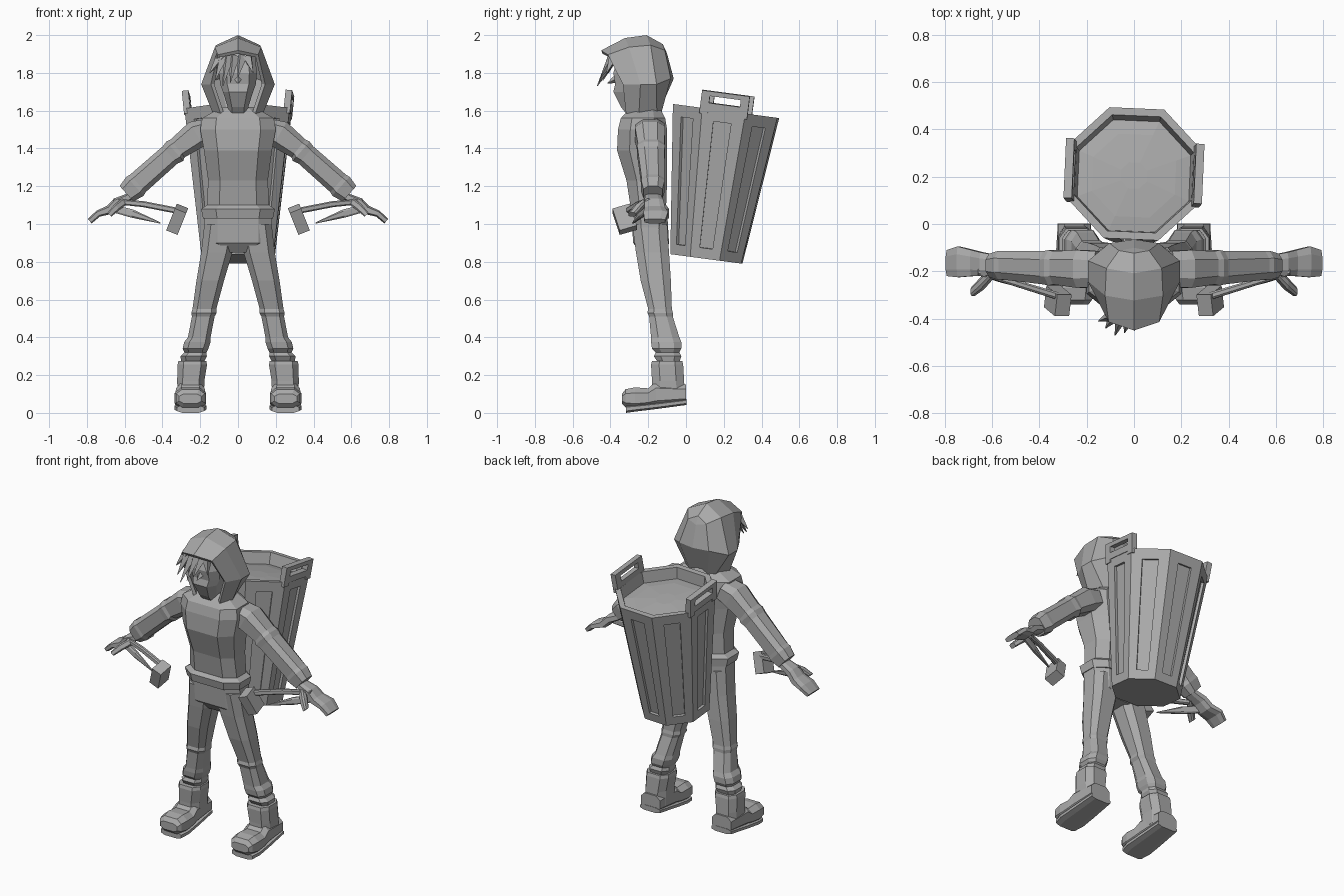
import bpy, bmesh, math
from mathutils import Vector, Matrix

cube = bpy.data.objects.get("Cube")
if cube:
    bpy.data.objects.remove(cube, do_unlink=True)

grey = bpy.data.materials.new("plain_grey")
grey.use_nodes = True
grey.diffuse_color = (0.4, 0.4, 0.4, 1)
grey.node_tree.nodes["Principled BSDF"].inputs["Base Color"].default_value = (0.4, 0.4, 0.4, 1)

X, Y, Z = Vector((1, 0, 0)), Vector((0, 1, 0)), Vector((0, 0, 1))
OCT = [(1, .5), (.6, 1), (-.6, 1), (-1, .5), (-1, -.5), (-.6, -1), (.6, -1), (1, -.5)]


def finish(name, bm, matrix=None):
    """Turn a bmesh into a flat shaded grey object."""
    bmesh.ops.recalc_face_normals(bm, faces=bm.faces)
    mesh = bpy.data.meshes.new(name)
    bm.to_mesh(mesh)
    bm.free()
    mesh.materials.append(grey)
    ob = bpy.data.objects.new(name, mesh)
    bpy.context.collection.objects.link(ob)
    if matrix:
        ob.matrix_world = matrix
    return ob


def skin(bm, rings, closed=True, caps=True):
    """Bridge rings of points; returns the faces band by band."""
    loops = [[bm.verts.new(p) for p in ring] for ring in rings]
    n = len(loops[0])
    bands = []
    for a, b in zip(loops, loops[1:]):
        bands.append([bm.faces.new((a[i], a[(i + 1) % n], b[(i + 1) % n], b[i]))
                      for i in range(n if closed else n - 1)])
    if caps:
        bm.faces.new(loops[0])
        bm.faces.new(loops[-1])
    return bands


def ring(centre, u, v):
    return [Vector(centre) + u * a + v * b for a, b in OCT]


def stack(name, levels):
    """Upright form from levels of (z, x centre, half width, front y, back y)."""
    bm = bmesh.new()
    skin(bm, [ring((cx, (f + b) / 2, z), X * hw, Y * (b - f) / 2) for z, cx, hw, f, b in levels])
    return finish(name, bm)


def limb(name, stations):
    """Tube along a path in the xz plane: (x, y, z, half height, half depth)."""
    pts = [Vector(s[:3]) for s in stations]
    rings = []
    for i, s in enumerate(stations):
        d = pts[min(i + 1, len(pts) - 1)] - pts[max(i - 1, 0)]
        side = d.cross(Y).normalized()
        rings.append(ring(pts[i], side * s[3], Y * s[4]))
    bm = bmesh.new()
    skin(bm, rings)
    return finish(name, bm)


def spike(name, base, tip, radius):
    bm = bmesh.new()
    base, tip = Vector(base), Vector(tip)
    rot = (tip - base).to_track_quat('Z', 'Y').to_matrix().to_4x4()
    bmesh.ops.create_cone(bm, cap_ends=True, segments=4, radius1=radius, radius2=.002,
                          depth=(tip - base).length,
                          matrix=Matrix.Translation((base + tip) / 2) @ rot)
    return finish(name, bm)


def box(bm, centre, size):
    bmesh.ops.create_cube(bm, size=1, matrix=Matrix.Translation(centre) @ Matrix.Diagonal((*size, 1)))


# jacket, trousers seat and head
stack("jacket", [(1.03, 0, .185, -.305, -.09), (1.08, 0, .195, -.315, -.09),
                 (1.10, 0, .165, -.295, -.105), (1.23, 0, .158, -.315, -.1),
                 (1.39, 0, .18, -.365, -.1), (1.5, 0, .2, -.36, -.1),
                 (1.56, 0, .19, -.345, -.11), (1.62, 0, .085, -.29, -.14)])
stack("trouser_seat", [(.85, 0, .09, -.24, -.1), (.9, 0, .18, -.28, -.09), (1.07, 0, .18, -.29, -.1)])
stack("head", [(1.55, 0, .05, -.29, -.16), (1.62, 0, .055, -.345, -.16), (1.70, 0, .08, -.385, -.16),
               (1.74, 0, .095, -.375, -.16), (1.8, 0, .1, -.385, -.16), (1.9, 0, .09, -.35, -.16)])
spike("nose", (0, -.375, 1.765), (0, -.415, 1.745), .02)

# hood: ribs running from the brim to the back seam, mirrored
bm = bmesh.new()
skin(bm, [
    [(0, -.445, 1.91), (.1, -.41, 1.89), (.135, -.33, 1.74), (.075, -.31, 1.56)],
    [(0, -.32, 1.975), (.115, -.3, 1.93), (.185, -.24, 1.74), (.1, -.25, 1.53)],
    [(0, -.21, 1.99), (.11, -.19, 1.94), (.185, -.16, 1.74), (.09, -.16, 1.59)],
    [(0, -.13, 1.945), (.06, -.12, 1.915), (.1, -.09, 1.77), (.06, -.14, 1.59)],
    [(0, -.125, 1.94), (0, -.11, 1.9), (0, -.075, 1.77), (0, -.155, 1.59)]], closed=False, caps=False)
bmesh.ops.remove_doubles(bm, verts=bm.verts, dist=.008)
hood = finish("hood", bm)
hood.modifiers.new("mirror", 'MIRROR')
thick = hood.modifiers.new("cloth", 'SOLIDIFY')
thick.thickness, thick.offset = .02, 0

# fringe of pointed locks
for i, (x0, x1, y1, z1) in enumerate([(-.09, -.15, -.41, 1.8), (-.08, -.12, -.44, 1.76),
                                      (-.05, -.08, -.47, 1.73), (-.02, -.04, -.46, 1.75),
                                      (.02, .0, -.45, 1.78), (.05, .08, -.42, 1.8)]):
    spike(f"hair_lock_{i + 1}", (x0, -.385, 1.885), (x1, y1, z1), .03)

# paired limbs
for side, s in (("left", 1), ("right", -1)):
    limb(side + "_sleeve", [(s * x, y, z, h, d) for x, y, z, h, d in (
        (.15, -.19, 1.5, .06, .075), (.22, -.19, 1.475, .075, .08), (.32, -.185, 1.4, .06, .07),
        (.335, -.185, 1.385, .068, .075), (.36, -.185, 1.365, .06, .07),
        (.53, -.175, 1.215, .062, .06), (.545, -.175, 1.2, .068, .062), (.59, -.175, 1.16, .055, .05))])
    limb(side + "_hand", [(s * x, y, z, h, d) for x, y, z, h, d in (
        (.56, -.175, 1.15, .02, .04), (.64, -.17, 1.115, .025, .05), (.68, -.165, 1.075, .025, .055),
        (.74, -.16, 1.055, .018, .065), (.785, -.165, 1.015, .016, .055))])
    limb(side + "_thumb", [(s * .6, -.21, 1.12, .02, .02), (s * .64, -.25, 1.09, .02, .025),
                           (s * .68, -.285, 1.05, .015, .02)])
    # held tool: handle, blade and head
    limb(side + "_tool_handle", [(s * .66, -.2, 1.12, .014, .014), (s * .5, -.25, 1.105, .016, .014),
                                 (s * .32, -.305, 1.07, .016, .016)])
    limb(side + "_tool_blade", [(s * .67, -.2, 1.085, .02, .012), (s * .56, -.235, 1.055, .022, .012),
                                (s * .41, -.28, 1.005, .003, .005)])
    bm = bmesh.new()
    box(bm, (0, 0, 0), (.065, .095, .13))
    finish(side + "_tool_head", bm, Matrix.Translation((s * .322, -.325, 1.025))
           @ Matrix.Rotation(s * -.38, 4, 'Y') @ Matrix.Rotation(.3, 4, 'X'))

    stack(side + "_trouser_leg", [(z, s * cx, hw, f, b) for z, cx, hw, f, b in (
        (1.0, .09, .088, -.285, -.1), (.85, .112, .083, -.265, -.09), (.7, .147, .073, -.24, -.08),
        (.55, .178, .063, -.2, -.075), (.53, .18, .067, -.205, -.07), (.51, .184, .06, -.195, -.07),
        (.4, .205, .06, -.185, -.035), (.375, .215, .07, -.185, -.025), (.34, .225, .068, -.18, -.025),
        (.32, .225, .058, -.16, -.035), (.3, .235, .07, -.17, -.025), (.27, .24, .06, -.15, -.035),
        (.2, .245, .05, -.15, -.035))])
    stack(side + "_boot_shaft", [(z, s * cx, hw, f, b) for z, cx, hw, f, b in (
        (.08, .25, .07, -.18, -.005), (.17, .25, .072, -.18, -.01),
        (.255, .242, .078, -.185, -.015), (.275, .242, .074, -.18, -.02))])
    for part, rows in (
            ("_boot_foot", ((0, .05, .15, .068), (-.16, .03, .165, .075), (-.2, .03, .13, .08),
                            (-.27, .02, .135, .083), (-.32, .03, .125, .075), (-.34, .05, .1, .06))),
            ("_boot_sole", ((.003, .042, .075, .07), (-.16, .02, .055, .08),
                            (-.26, .008, .045, .085), (-.318, 0, .04, .072)))):
        bm = bmesh.new()
        skin(bm, [ring((s * .252, y, (lo + hi) / 2), X * hw, Z * (hi - lo) / 2) for y, lo, hi, hw in rows])
        finish(side + part, bm)

# basket: tilted eight sided tub with a rim, contents and slotted sides
HEIGHT = .79
tilt = Matrix.Translation((0, .108, .815)) @ Matrix.Rotation(-.132, 4, 'X')


def octagon(r, z):
    angles = [math.radians(22.5 - 2.5 + 45 * i) for i in range(8)]
    return [Vector((r * math.cos(a), r * math.sin(a), z)) for a in angles]


bm = bmesh.new()
bands = skin(bm, [octagon(.205, 0), octagon(.302, HEIGHT), octagon(.268, HEIGHT), octagon(.255, HEIGHT - .07),
                  octagon(.19, HEIGHT - .06), octagon(.06, HEIGHT - .052)])
for face in bands[0]:
    outer = list(face.verts)
    a, b, c, d = [v.co.copy() for v in outer]
    face.normal_update()
    inward = -face.normal if face.normal.dot(face.calc_center_median()) > 0 else face.normal.copy()
    slot = [a.lerp(b, u).lerp(d.lerp(c, u), v) for u, v in ((.29, .07), (.71, .07), (.71, .92), (.29, .92))]
    edge = [bm.verts.new(p) for p in slot]
    deep = [bm.verts.new(p + inward * .016) for p in slot]
    bm.faces.remove(face)
    for i in range(4):
        j = (i + 1) % 4
        bm.faces.new((outer[i], outer[j], edge[j], edge[i]))
        bm.faces.new((edge[i], edge[j], deep[j], deep[i]))
    bm.faces.new(deep)
finish("basket", bm, tilt)

# basket handles
for side, s in (("left", 1), ("right", -1)):
    bm = bmesh.new()
    for y in (-.105, .105):
        box(bm, (0, y, .02), (.035, .045, .12))
    box(bm, (0, 0, .07), (.035, .255, .025))
    box(bm, (0, 0, .0), (.035, .255, .04))
    finish(side + "_basket_handle", bm, tilt @ Matrix.Rotation(-.044, 4, 'Z')
           @ Matrix.Translation((s * .267, 0, HEIGHT + .012)) @ Matrix.Rotation(s * .1, 4, 'Y'))
